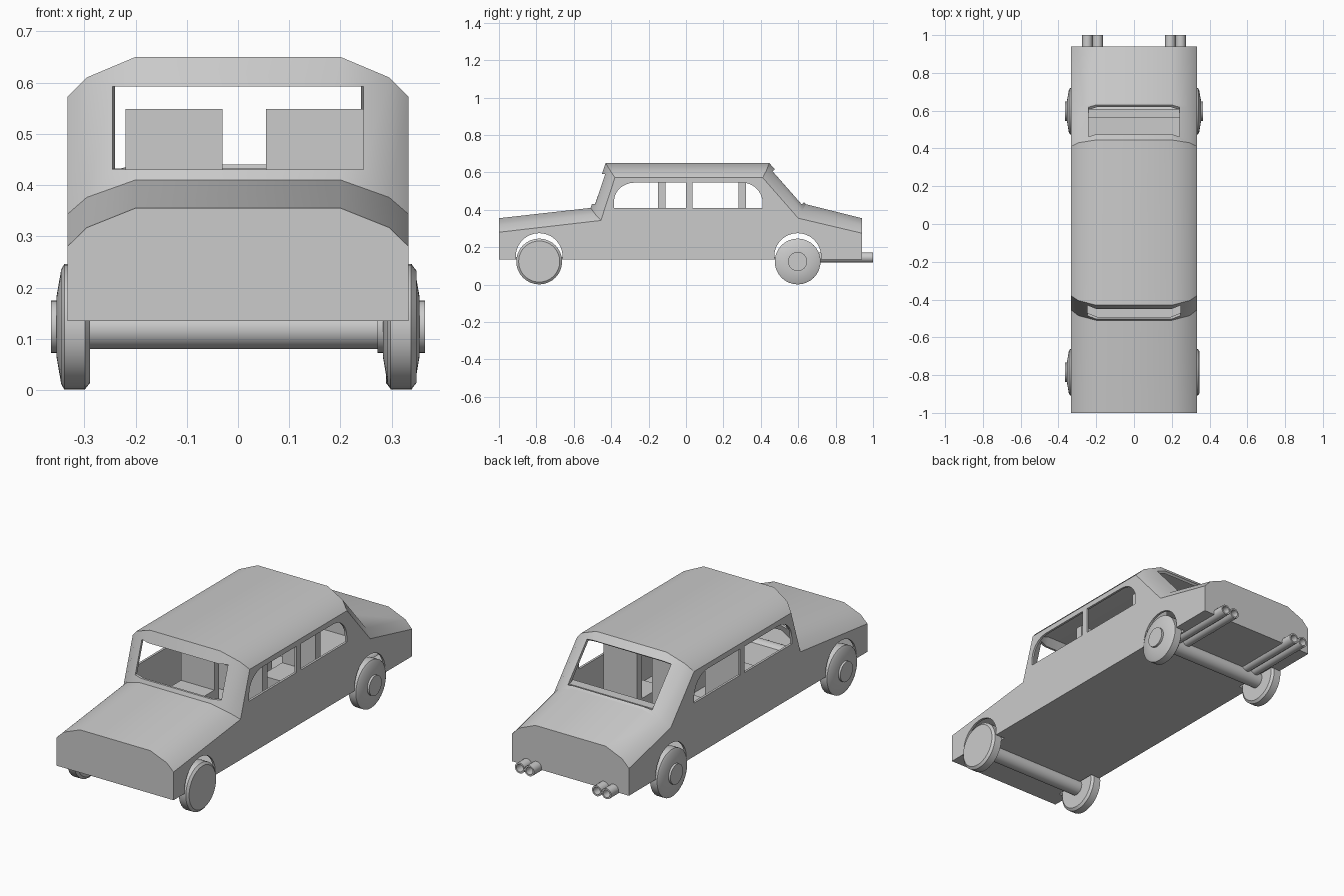
import bpy, bmesh, math
from mathutils import Matrix

if "Cube" in bpy.data.objects:
    bpy.data.objects.remove(bpy.data.objects["Cube"])


def make(name, bm, smooth=True):
    bmesh.ops.recalc_face_normals(bm, faces=bm.faces)
    me = bpy.data.meshes.new(name)
    bm.to_mesh(me)
    bm.free()
    ob = bpy.data.objects.new(name, me)
    bpy.context.collection.objects.link(ob)
    if smooth:
        shade(ob)
    return ob


def shade(ob):
    bpy.ops.object.select_all(action='DESELECT')
    ob.select_set(True)
    bpy.context.view_layer.objects.active = ob
    bpy.ops.object.shade_smooth_by_angle(angle=math.radians(30))


def loft(name, rings):
    """Join matching closed rings and cap both ends."""
    bm = bmesh.new()
    vs = [[bm.verts.new(p) for p in r] for r in rings]
    n = len(vs[0])
    for a, b in zip(vs, vs[1:]):
        for i in range(n):
            j = (i + 1) % n
            bm.faces.new((a[i], a[j], b[j], b[i]))
    bm.faces.new(vs[0])
    bm.faces.new(vs[-1])
    return make(name, bm, False)


def prism(name, yz, x0, x1):
    return loft(name, [[(x, y, z) for y, z in yz] for x in (x0, x1)])


def box(name, x0, x1, y0, y1, z0, z1):
    return prism(name, [(y0, z0), (y1, z0), (y1, z1), (y0, z1)], x0, x1)


def arc(cy, cz, ry, rz, a0, a1, n=8):
    return [(cy + ry * math.cos(math.radians(a0 + (a1 - a0) * i / n)),
             cz + rz * math.sin(math.radians(a0 + (a1 - a0) * i / n))) for i in range(n + 1)]


def lathe(name, prof, matrix, n=32, closed=False):
    """Spin (axial, radius) points about the local x axis."""
    bm = bmesh.new()
    vs = [bm.verts.new((a, 0, r)) for a, r in prof]
    es = [bm.edges.new(p) for p in zip(vs, vs[1:])]
    if closed:
        es.append(bm.edges.new((vs[-1], vs[0])))
    bmesh.ops.spin(bm, geom=vs + es, cent=(0, 0, 0), axis=(1, 0, 0),
                   angle=2 * math.pi, steps=n, use_duplicate=False)
    bmesh.ops.remove_doubles(bm, verts=bm.verts, dist=1e-5)
    bm.transform(matrix)
    return make(name, bm)


def cut(target, cutter):
    m = target.modifiers.new("cut", 'BOOLEAN')
    m.operation, m.solver, m.object = 'DIFFERENCE', 'EXACT', cutter
    bpy.context.view_layer.objects.active = target
    bpy.ops.object.modifier_apply(modifier=m.name)
    bpy.data.objects.remove(cutter)


# Body: side profiles at the centre, shoulder and flank
PROFILES = {
    0.2: [(-1, .355), (-.51, .41), (-.43, .65), (.445, .65), (.64, .43), (.94, .355)],
    0.295: [(-1, .317), (-.485, .376), (-.405, .61), (.43, .61), (.62, .392), (.94, .315)],
    0.333: [(-1, .28), (-.455, .343), (-.38, .572), (.41, .572), (.6, .355), (.94, .275)],
}


def shell(name, sx=1, sy=1, inset=0):
    rings = []
    for x in (-.333, -.295, -.2, .2, .295, .333):
        p = PROFILES[abs(x)]
        ring = [(x * sx, y * sy, z - inset) for y, z in p]
        ring += [(x * sx, .94 * sy, .135 + inset), (x * sx, -sy, .135 + inset)]
        rings.append(ring)
    return loft(name, rings)


body = shell("car_body")
cut(body, shell("cavity", .965, .985, .012))

# Windscreen and rear window openings
cut(body, box("windscreen_cut", -.245, .245, -.7, -.3, .43, .592))
cut(body, prism("rear_window_cut",
                [(.42, .57), (.53, .662), (.683, .486), (.578, .394)], -.24, .24))

# Side windows
cut(body, prism("front_window_cut",
                [(-.385, .41), (0, .41), (0, .545)] + arc(-.275, .445, .11, .1, 90, 180), -.5, .5))
cut(body, prism("back_window_cut",
                [(.035, .41), (.41, .41)] + arc(.3, .435, .11, .11, 0, 90) + [(.035, .545)], -.5, .5))

# Wheel arches
for y in (-.785, .597):
    for s in (-1, 1):
        cut(body, prism("arch_cut", arc(y, .15, .125, .125, 0, 352.5, 47), .28 * s, .45 * s))
shade(body)

# Wheels: the front right one has its hub facing inward
WHEEL = [(0, 0), (0, .11), (.01, .1225), (.05, .1225), (.056, .112), (.065, .06),
         (.065, .051), (.076, .051), (.076, 0)]
for name, x, y, d in (("front_left_wheel", -.289, -.785, -1), ("front_right_wheel", .348, -.785, -1),
                      ("rear_left_wheel", -.289, .597, -1), ("rear_right_wheel", .289, .597, 1)):
    lathe(name, WHEEL, Matrix.Translation((x, y, .1235)) @ Matrix.Rotation(0 if d > 0 else math.pi, 4, 'Z'))

# Axles
for name, y in (("front_axle", -.785), ("rear_axle", .597)):
    lathe(name, [(-.3, 0), (-.3, .04), (.3, .04), (.3, 0)], Matrix.Translation((0, y, .12)))

# Twin exhaust pipes each side
for x in (-.247, -.192, .192, .247):
    lathe("exhaust_pipe", [(.62, 0), (.62, .027), (1, .027), (1, .019), (.9, .019), (.9, 0)],
          Matrix.Translation((x, 0, .145)) @ Matrix.Rotation(math.pi / 2, 4, 'Z'), 20)

# Seats: two rows of two
for row, y in (("front", -.15), ("rear", .28)):
    for side, x in (("left", -.22), ("right", .055)):
        box(f"{row}_{side}_seat_back", x, x + .19, y, y + .04, .147, .548)
        box(f"{row}_{side}_seat_cushion", x, x + .19, y - .17, y, .147, .28)

# Shelf under the rear window
box("parcel_shelf", -.25, .25, .56, .61, .415, .432)
